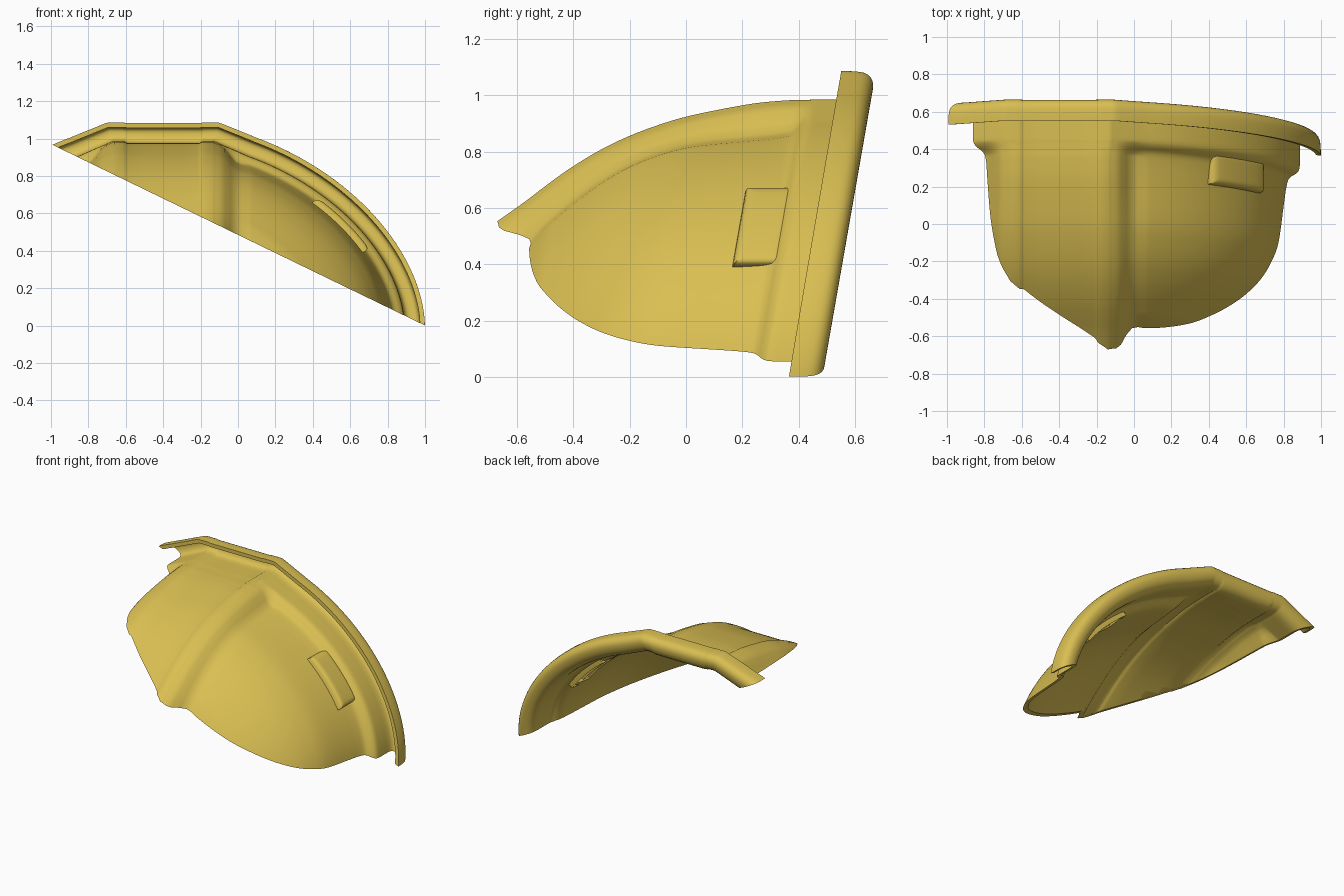
import bpy, bmesh, math

if "Cube" in bpy.data.objects:
    bpy.data.objects.remove(bpy.data.objects["Cube"])

A, C, P = 1.3, 1.0, 2 / 1.8      # dome section: half width, height, superellipse power
TILT, MID = 0.175, -0.4          # lean of the rim plane, x of the symmetry plane
WALL = 0.026

mat = bpy.data.materials.new("mustard")
mat.diffuse_color = (0.70, 0.52, 0.085, 1)
mat.use_nodes = True
mat.node_tree.nodes["Principled BSDF"].inputs["Base Color"].default_value = mat.diffuse_color


def spline(pts, sub):
    """Catmull-Rom through tuples of any length."""
    out = []
    for i in range(len(pts) - 1):
        a, b, c, d = (pts[max(0, min(len(pts) - 1, i + k))] for k in (-1, 0, 1, 2))
        for s in range(sub):
            t = s / sub
            out.append(tuple(0.5 * (2 * q + (r - p) * t + (2 * p - 5 * q + 4 * r - w) * t * t
                             + (3 * q - p - 3 * r + w) * t ** 3)
                             for p, q, r, w in zip(a, b, c, d)))
    return out + [pts[-1]]


def section(f, phi):
    """Point (u, z) on the dome section scaled by f."""
    s, c = math.sin(phi), math.cos(phi)
    return f * A * s ** P, f * C * math.copysign(abs(c) ** P, c)


def world(u, y, z):
    return (u + MID, y, z)


def thicken(bm, t):
    """Add an inner skin and close the open borders."""
    bm.normal_update()
    inner = {v: bm.verts.new(v.co - v.normal * t) for v in bm.verts[:] if v.link_faces}
    border = [e for e in bm.edges if len(e.link_faces) == 1]
    for f in bm.faces[:]:
        bm.faces.new([inner[v] for v in reversed(f.verts)])
    for e in border:
        a, b = e.verts
        bm.faces.new((a, b, inner[b], inner[a]))


def grid(name, rows, skip=None, wall=0):
    """Sheet from rows of points, trimmed by the sloping cut plane."""
    bm = bmesh.new()
    vs = [[bm.verts.new(p) for p in r] for r in rows]
    for r0, r1 in zip(vs, vs[1:]):
        for i in range(len(r0) - 1):
            q = (r0[i], r0[i + 1], r1[i + 1], r1[i])
            mid = sum((v.co for v in q), q[0].co * 0) / 4
            if not (skip and skip(mid)):
                bm.faces.new(q)
    bmesh.ops.recalc_face_normals(bm, faces=bm.faces[:])
    if sum(f.normal.z * f.calc_area() for f in bm.faces) < 0:
        bmesh.ops.reverse_faces(bm, faces=bm.faces[:])
    if wall:
        thicken(bm, wall)
    cut = bmesh.ops.bisect_plane(bm, geom=bm.verts[:] + bm.edges[:] + bm.faces[:],
                                 plane_co=(1, 0, 0), plane_no=(0.485, 0, 1), clear_inner=True)
    if wall:
        edges = [e for e in cut['geom_cut'] if isinstance(e, bmesh.types.BMEdge)]
        bmesh.ops.triangle_fill(bm, edges=edges, use_beauty=True, normal=(-0.485, 0, -1))
        bmesh.ops.recalc_face_normals(bm, faces=bm.faces[:])
    bmesh.ops.delete(bm, geom=[v for v in bm.verts if not v.link_faces], context='VERTS')
    me = bpy.data.meshes.new(name)
    bm.to_mesh(me)
    bm.free()
    ob = bpy.data.objects.new(name, me)
    bpy.context.collection.objects.link(ob)
    me.materials.append(mat)
    bpy.ops.object.select_all(action='DESELECT')
    ob.select_set(True)
    bpy.context.view_layer.objects.active = ob
    bpy.ops.object.shade_smooth_by_angle(angle=math.radians(42))
    return ob


def mirrored(half):
    return [world(*p) for p in [(-u, y, z) for u, y, z in reversed(half[1:])] + half]


# Crest across: (u, blend to dome, lift); two soft raised ribs near its edges
SEAM = 0.46
CREST = [(0, 0, -.01), (.1, 0, -.01), (.185, 0, -.01), (.195, 0, -.008), (.207, 0, -.001),
         (.215, 0, 0), (.262, 0, 0), (.272, .04, 0), (.285, .08, 0), (.305, .14, 0),
         (.33, .28, 0), (.36, .6, 0), (.39, .85, 0), (.42, .95, 0)]
NPHI = 56


def half_row(f, Y, ry, rz):
    phi0 = math.asin((SEAM / (f * A)) ** (1 / P))
    dome = []
    for i in range(NPHI + 1):
        u, z = section(f, phi0 + (1.66 - phi0) * i / NPHI)
        dome.append((u, Y + TILT * z, z))
    y0, z0 = dome[0][1:]
    flat = max(0, min(1, (Y - .22) / .06))       # straight shoulder at the flange
    row = []
    for u, k, lift in CREST:
        k += (max(0, (u - .272) / (SEAM - .272)) - k) * flat
        row.append((u, ry + (y0 - ry) * k, rz + lift + (z0 - rz) * k))
    return row + dome


# Shell rows from rim to front: (dome scale, depth, crest y, crest z)
ROWS = [(.993, .40, .572, .985), (.993, .33, .50, .985), (.991, .285, .455, .985),
        (.98, .26, .43, .984), (.953, .23, .39, .983), (.942, .18, .34, .981),
        (.932, .08, .22, .968), (.913, -.12, .02, .929), (.885, -.235, -.1, .894),
        (.848, -.33, -.21, .852), (.80, -.415, -.31, .803), (.75, -.485, -.41, .742),
        (.70, -.545, -.49, .685), (.659, -.59, -.57, .624), (.60, -.636, -.66, .56),
        (.55, -.667, -.73, .51), (.5, -.69, -.8, .45)]

# Rolled rim: (share of the way out, depth), channel open to the front
RIM = spline([(.75, .366), (.75, .39), (.735, .42), (.68, .446), (.5, .458), (.2, .455),
              (.04, .435), (0, .40)], 3)


def outer(u, z):
    uo = u * 1.4 / (A * .993)
    if u >= SEAM - 1e-6:
        return uo, z * 1.105 / .993
    return uo, 1.085 - max(0, uo - .3) / .199 * .079


base = half_row(*ROWS[0])
rim_rows = []
for k, Y in RIM[:-1]:
    row = []
    for u, y, z in base:
        uo, zo = outer(u, z)
        pz = z + (zo - z) * k
        row.append((u + (uo - u) * k, Y + TILT * pz, pz))
    rim_rows.append(mirrored(row))


def under_pad(c):
    return c.x > 0.2 and 0.415 < c.z < 0.66 and 0.11 < c.y - TILT * c.z < 0.222


# Shell and rim in one wall
grid("helmet_shell_and_rim", rim_rows + [mirrored(half_row(*r)) for r in spline(ROWS, 5)],
     under_pad, WALL)


def pad(name, p0, p1, y0, y1, low, high, edge):
    """Raised patch on the dome with rounded, dropped borders."""
    def steps(a, b, e):
        n = 8
        side = [(0, 0), (.08, .5), (.2, .75), (.35, .88), (.65, .97), (1, 1)]
        return ([(a + e * s, k) for s, k in side]
                + [(a + e + (b - a - 2 * e) * i / n, 1) for i in range(1, n)]
                + [(b - e * s, k) for s, k in reversed(side)])
    rows = []
    for Y, ky in steps(y0, y1, edge):
        row = []
        for phi, kp in steps(p0, p1, edge * 1.3):
            u, z = section(low + (high - low) * min(ky, kp), phi)
            row.append(world(u, Y + TILT * z, z))
        rows.append(row)
    grid(name, rows)


# Side socket and the small tub inside it
pad("side_socket", .75, 1.10, .095, .27, .92, .968, .03)
pad("socket_insert", .83, 1.04, .14, .20, .915, .945, .012)
